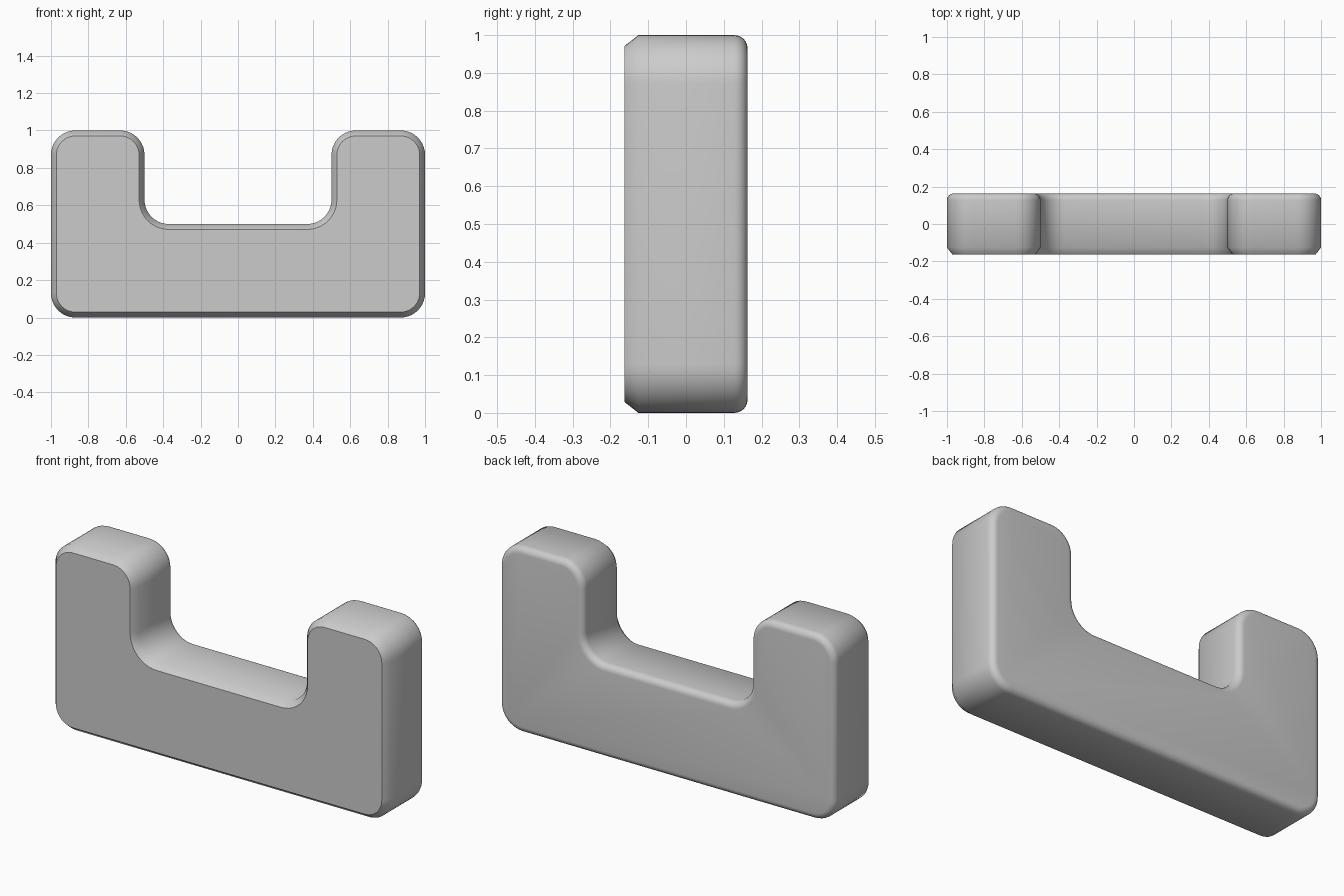
import bpy, bmesh, math
from mathutils import Vector

if "Cube" in bpy.data.objects:
    bpy.data.objects.remove(bpy.data.objects["Cube"])

HALF_DEPTH = 0.163
RADIUS = 0.13
SEGMENTS = 10

# U-shaped outline (x, z), counter-clockwise seen from the front
OUTLINE = [Vector(p) for p in [(-1, 0), (1, 0), (1, 1), (0.5, 1), (0.5, 0.5),
                               (-0.5, 0.5), (-0.5, 1), (-1, 1)]]


def rounded_outline(inset):
    """Outline with rounded corners, offset inwards by the inset."""
    points = []
    for i, corner in enumerate(OUTLINE):
        d1 = (corner - OUTLINE[i - 1]).normalized()
        d2 = (OUTLINE[(i + 1) % len(OUTLINE)] - corner).normalized()
        convex = d1.x * d2.y - d1.y * d2.x > 0
        centre = corner + (d2 - d1) * RADIUS
        r = RADIUS - inset if convex else RADIUS + inset
        for k in range(SEGMENTS + 1):
            a = math.pi / 2 * k / SEGMENTS
            points.append(centre + r * (d1 * math.sin(a) - d2 * math.cos(a)))
    return points


# Depth profile (inset, y): front chamfer, straight side, rounded back edge
FILLET = 0.035
profile = [(0.029, -HALF_DEPTH), (0.0, -HALF_DEPTH + 0.037)]
for k in range(7):
    a = math.pi / 2 * k / 6
    profile.append((FILLET * (1 - math.cos(a)),
                    HALF_DEPTH - FILLET * (1 - math.sin(a))))

# U-shaped bracket body
bm = bmesh.new()
loops = [[bm.verts.new((p.x, y, p.y)) for p in rounded_outline(inset)]
         for inset, y in profile]
for a, b in zip(loops, loops[1:]):
    for i in range(len(a)):
        j = (i + 1) % len(a)
        bm.faces.new((a[i], a[j], b[j], b[i]))
bm.faces.new(loops[0])
bm.faces.new(loops[-1][::-1])
bmesh.ops.recalc_face_normals(bm, faces=bm.faces)

mesh = bpy.data.meshes.new("u_bracket")
bm.to_mesh(mesh)
bm.free()
bracket = bpy.data.objects.new("u_bracket", mesh)
bpy.context.collection.objects.link(bracket)
bpy.context.view_layer.objects.active = bracket
bracket.select_set(True)
bpy.ops.object.shade_smooth_by_angle(angle=math.radians(45))
